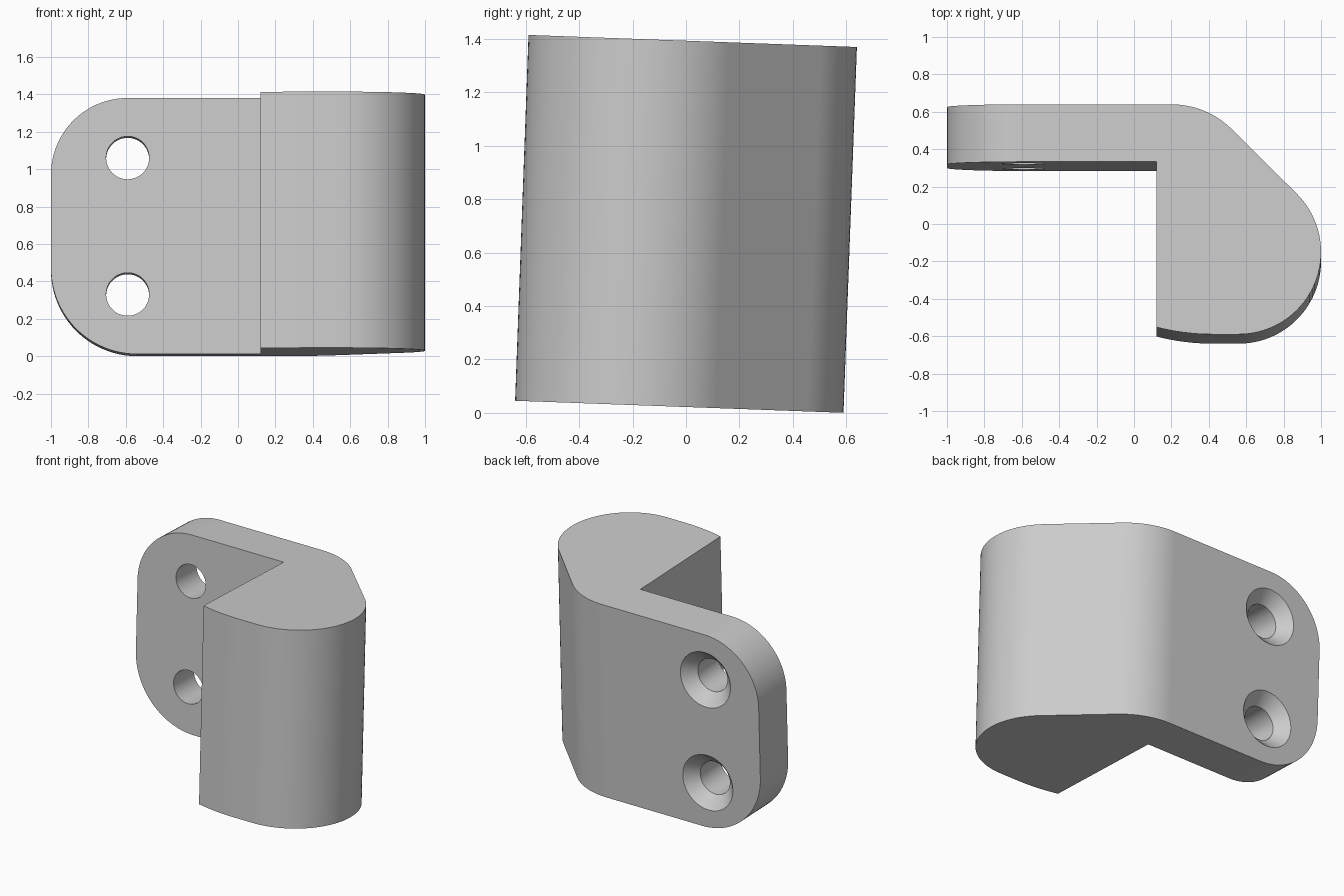
import bpy, bmesh
from math import cos, sin, radians
from mathutils import Matrix, Vector

if "Cube" in bpy.data.objects:
    bpy.data.objects.remove(bpy.data.objects["Cube"], do_unlink=True)

HALF_H = 0.685      # half height of the bracket
BACK = 0.615        # back plane of the mounting plate
PLATE = 0.308       # front plane of the mounting plate


def arc(cx, cy, r, start, end, n):
    """Points along a circular arc, angles in degrees."""
    angles = [radians(start + (end - start) * i / n) for i in range(n + 1)]
    return [(cx + r * cos(a), cy + r * sin(a)) for a in angles]


def prism(name, outline, to_3d, offset):
    """Extrude a closed outline along an offset vector."""
    bm = bmesh.new()
    face = bm.faces.new([bm.verts.new(to_3d(u, v)) for u, v in outline])
    moved = bmesh.ops.extrude_face_region(bm, geom=[face])["geom"]
    verts = [g for g in moved if isinstance(g, bmesh.types.BMVert)]
    bmesh.ops.translate(bm, verts=verts, vec=Vector(offset))
    bmesh.ops.recalc_face_normals(bm, faces=bm.faces)
    return finish(name, bm)


def finish(name, bm):
    mesh = bpy.data.meshes.new(name)
    bm.to_mesh(mesh)
    bm.free()
    obj = bpy.data.objects.new(name, mesh)
    bpy.context.collection.objects.link(obj)
    return obj


def corner_cutter(side, r):
    """Removes the material outside a rounded plate corner; side is +1 top, -1 bottom."""
    edge = HALF_H * side
    pts = arc(-1 + r, HALF_H - r, r, 180, 90, 24)
    pts = [(x, z * side) for x, z in pts]
    pts += [(-1 + r, edge + 0.1 * side), (-1.1, edge + 0.1 * side), (-1.1, edge - r * side)]
    return prism("corner_cutter", pts, lambda u, v: (u, 0, v), (0, 1, 0))


def screw_cutter(z):
    """Revolved profile: straight bore opening into a conical countersink at the back."""
    bore, sink, depth = 0.115, 0.194, 0.08
    profile = [(0, 0.1), (bore, 0.1), (bore, BACK - depth), (sink, BACK), (sink, 0.8), (0, 0.8)]
    bm = bmesh.new()
    verts = [bm.verts.new((-0.59 + r, y, z)) for r, y in profile]
    edges = [bm.edges.new(pair) for pair in zip(verts, verts[1:])]
    bmesh.ops.spin(bm, geom=verts + edges, cent=(-0.59, 0, z), axis=(0, 1, 0),
                   angle=radians(360), steps=48)
    bmesh.ops.remove_doubles(bm, verts=bm.verts, dist=0.0001)
    bmesh.ops.recalc_face_normals(bm, faces=bm.faces)
    return finish("screw_cutter", bm)


# Bracket body: plan outline of plate and thick block, extruded upward
outline = [(-1, BACK), (-1, PLATE), (0.12, PLATE)]
outline += arc(0.42, 0.585, 1.2, -104.5, -90, 8)
outline += arc(0.56, -0.175, 0.44, -90, 45, 36)
outline += arc(0.2, 0.156, 0.459, 45, 90, 14)
bracket = prism("hinge_bracket", outline, lambda u, v: (u, v, -HALF_H), (0, 0, 2 * HALF_H))

# Rounded plate corners and countersunk screw holes
cutters = [corner_cutter(1, 0.41), corner_cutter(-1, 0.46),
           screw_cutter(0.365), screw_cutter(-0.365)]
bpy.ops.object.select_all(action="DESELECT")
bpy.context.view_layer.objects.active = bracket
bracket.select_set(True)
for cutter in cutters:
    cutter.hide_render = True
    mod = bracket.modifiers.new("cut", "BOOLEAN")
    mod.operation = "DIFFERENCE"
    mod.solver = "EXACT"
    mod.object = cutter
    bpy.ops.object.modifier_apply(modifier=mod.name)
    bpy.data.objects.remove(cutter, do_unlink=True)

# Slight lean toward the back
bracket.data.transform(Matrix.Translation((0, 0, 0.7075)) @ Matrix.Rotation(radians(-2.1), 4, "X"))

# Grey finish
grey = bpy.data.materials.new("light_grey")
grey.use_nodes = True
colour = (0.6, 0.6, 0.6, 1)
grey.diffuse_color = colour
grey.node_tree.nodes["Principled BSDF"].inputs["Base Color"].default_value = colour
bracket.data.materials.clear()
bracket.data.materials.append(grey)

# Smooth curves with flat planes and crisp edges
bpy.ops.object.shade_smooth_by_angle(angle=radians(30))
weighted = bracket.modifiers.new("weighted_normals", "WEIGHTED_NORMAL")
weighted.keep_sharp = True
